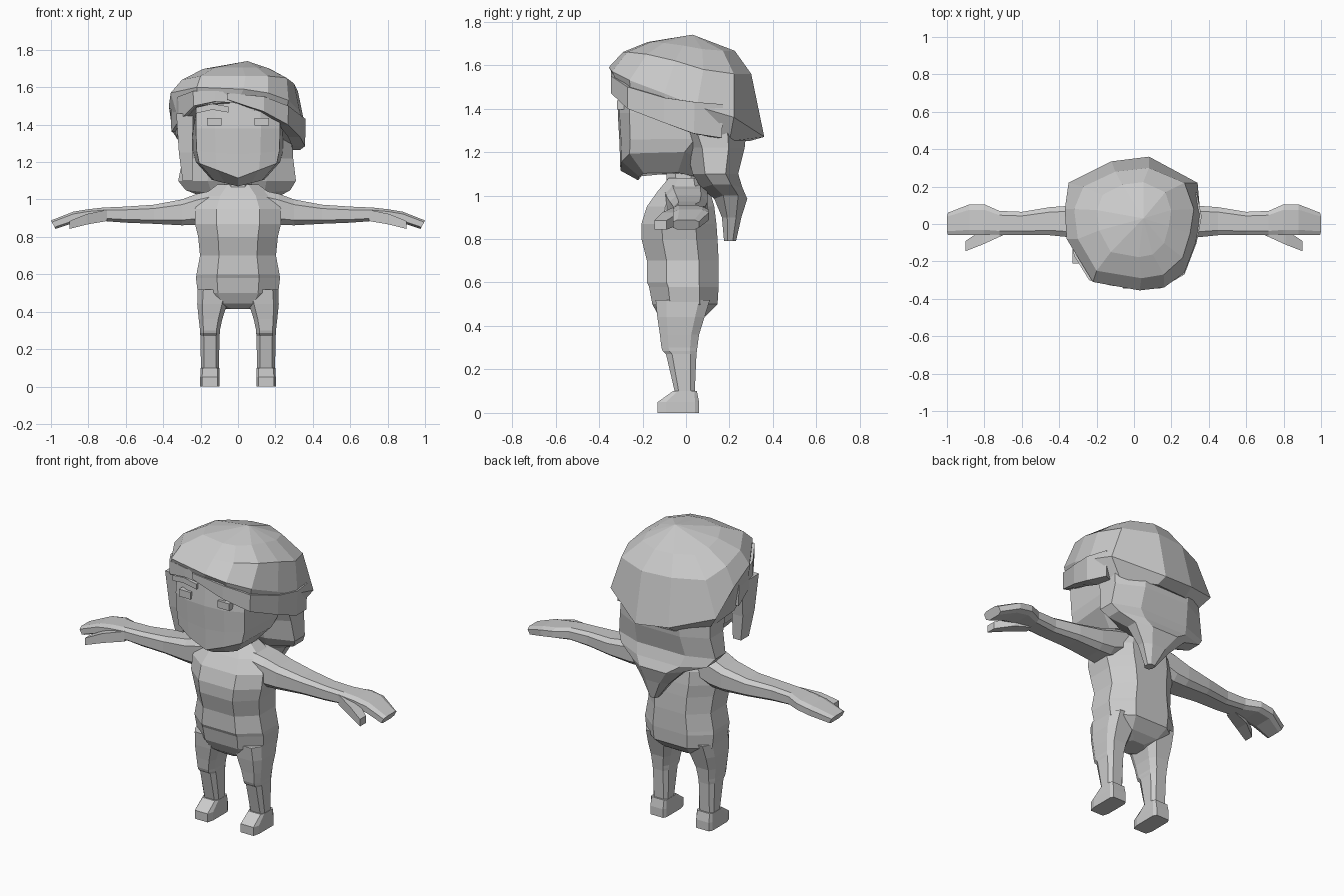
import bpy
import bmesh

grey = bpy.data.materials.new("plain grey")
grey.diffuse_color = (0.6, 0.6, 0.6, 1)


def loft(name, rings, tip=None, mirror=False):
    """Skin equal rings of points, capped at the start and closed by a cap or a tip."""
    bm = bmesh.new()
    rows = [[bm.verts.new(p) for p in r] for r in rings]
    n = len(rows[0])
    for a, b in zip(rows, rows[1:]):
        for i in range(n):
            j = (i + 1) % n
            bm.faces.new((a[i], a[j], b[j], b[i]))
    bm.faces.new(rows[0][::-1])
    if tip:
        t = bm.verts.new(tip)
        for i in range(n):
            bm.faces.new((rows[-1][i], rows[-1][(i + 1) % n], t))
    else:
        bm.faces.new(rows[-1])
    if mirror:
        geo = bmesh.ops.duplicate(bm, geom=bm.verts[:] + bm.edges[:] + bm.faces[:])["geom"]
        for v in geo:
            if isinstance(v, bmesh.types.BMVert):
                v.co.x = -v.co.x
    bmesh.ops.recalc_face_normals(bm, faces=bm.faces)
    me = bpy.data.meshes.new(name)
    bm.to_mesh(me)
    bm.free()
    me.materials.append(grey)
    ob = bpy.data.objects.new(name, me)
    bpy.context.collection.objects.link(ob)
    return ob


OCT = [(-.5, -1), (.5, -1), (1, -.45), (1, .45), (.5, 1), (-.5, 1), (-1, .45), (-1, -.45)]
FULL = [(-.65, -1), (.65, -1), (1, -.6), (1, .6), (.65, 1), (-.65, 1), (-1, .6), (-1, -.6)]
FACE = [(0, -1), (.5, -.97), (.92, -.8), (1, .4), (.5, 1), (-.5, 1), (-1, .4), (-.92, -.8), (-.5, -.97)]
FOOT = [(-.8, -1), (.8, -1), (1, -.6), (1, .8), (.8, 1), (-.8, 1), (-1, .8), (-1, -.6)]
BOX = [(-1, -1), (1, -1), (1, 1), (-1, 1)]


def flat(z, hx, yf, yb, cx=0, lift=0, shape=OCT):
    """Level ring between front yf and back yb; lift raises its sides."""
    return [(cx + hx * u, (yf + yb) / 2 + (yb - yf) / 2 * v, z + lift * abs(u)) for u, v in shape]


def upright(x, yf, yb, zb, zt, slant=0, shape=FULL):
    """Ring standing across the x axis; slant pulls its bottom inward."""
    return [(x + slant * v, (yf + yb) / 2 + (yb - yf) / 2 * u, (zb + zt) / 2 + (zt - zb) / 2 * v)
            for u, v in shape]


# Torso and neck
loft("torso", [flat(*r) for r in (
    (.415, .07, -.09, .04), (.445, .17, -.125, .09), (.50, .215, -.155, .145),
    (.58, .225, -.17, .15), (.60, .222, -.18, .15), (.70, .203, -.18, .15),
    (.80, .213, -.205, .145), (.87, .23, -.205, .14), (.95, .23, -.18, .13),
    (1.02, .19, -.13, .11), (1.08, .11, -.08, .08))])
loft("neck", [flat(1.0, .08, -.09, .07), flat(1.16, .07, -.09, .06)])

# Legs, knees and feet
loft("legs", [flat(*r, shape=FULL) for r in (
    (.52, .088, -.14, .11, .128), (.44, .080, -.132, .085, .138),
    (.36, .063, -.12, .06, .147), (.30, .053, -.113, .052, .15), (.285, .053, -.108, .05, .15),
    (.27, .051, -.092, .048, .15), (.09, .048, -.05, .04, .15))], mirror=True)
loft("feet", [flat(*r, cx=.15, shape=FOOT) for r in (
    (0, .052, -.13, .06), (.05, .052, -.13, .06), (.10, .05, -.06, .05))], mirror=True)

# Arms, hands and thumbs
loft("arms", [upright(*r) for r in (
    (.10, -.10, .10, .91, 1.055), (.22, -.09, .10, .865, 1.03), (.30, -.075, .10, .862, 1.0),
    (.45, -.06, .09, .87, .972), (.60, -.06, .065, .876, .962), (.72, -.06, .07, .885, .957),
    (.80, -.06, .105, .888, .948), (.88, -.06, .105, .875, .935), (.988, -.06, .06, .843, .888, .012))],
    mirror=True)
loft("thumbs", [upright(*r, shape=BOX) for r in (
    (.70, -.06, 0, .885, .945), (.81, -.11, -.03, .866, .922), (.90, -.145, -.09, .843, .885))],
    mirror=True)

# Head with a flat face and a pointed, raised jaw line
loft("head", [flat(*r, shape=FACE) for r in (
    (1.07, .14, -.22, .04, 0, .035), (1.115, .225, -.302, .12, 0, .085),
    (1.24, .24, -.306, .19, 0, .02), (1.38, .245, -.314, .22), (1.54, .24, -.30, .22))])

# Eyes and brows as thin plates on the face
loft("eyes", [flat(z, .038, -.318, -.25, .127, shape=BOX) for z in (1.395, 1.437)], mirror=True)
for s, (x0, x1) in (("left", (-.225, -.05)), ("right", (.05, .15))):
    loft(s + "_brow", [[(x, y, z + d) for y, d in ((f, 0), (-.22, 0), (-.22, .032), (f, .032))]
                       for x, z, f in ((x0, 1.46, -.29), ((x0 + x1) / 2, 1.48, -.315), (x1, 1.465, -.318))])

# Hair crown: rim, widest line, upper line, then a faceted top
rim = [(0, -.32, 1.53), (.15, -.31, 1.50), (.25, -.25, 1.43), (.30, -.10, 1.36),
       (.33, .05, 1.29), (.26, .20, 1.25), (.08, .29, 1.25), (-.12, .28, 1.25),
       (-.28, .18, 1.27), (-.33, .02, 1.33), (-.31, -.14, 1.40), (-.22, -.29, 1.50)]
wide = [(.03, -.355, 1.59), (.16, -.34, 1.57), (.27, -.26, 1.53), (.33, -.10, 1.47),
        (.355, .05, 1.41), (.34, .22, 1.36), (.08, .36, 1.27), (-.12, .335, 1.29),
        (-.35, .22, 1.36), (-.37, .08, 1.50), (-.36, -.08, 1.57), (-.22, -.31, 1.60)]
upper = [(.04, -.29, 1.66), (.16, -.27, 1.66), (.26, -.18, 1.65), (.30, -.05, 1.62),
         (.32, .08, 1.58), (.27, .22, 1.56), (.08, .30, 1.56), (-.10, .28, 1.56),
         (-.27, .20, 1.56), (-.32, .08, 1.61), (-.30, -.08, 1.64), (-.20, -.25, 1.66)]
top = [(x * .62, .02 + y * .68, z * .4 + 1.042) for x, y, z in upper]
loft("hair_crown", [rim, wide, upper, top], tip=(.05, .03, 1.74))


# Swept fringe: thick ribbons given by outer x, y, top z and bottom z
def ribbon(name, path):
    loft(name, [[(x, y, t), (x * .99, y * .99 - .003, b), (x * .8, y * .8, b), (x * .8, y * .8, t)]
                for x, y, t, b in path])


ribbon("fringe_right", [(-.06, -.345, 1.57, 1.535), (.14, -.345, 1.55, 1.47), (.27, -.27, 1.50, 1.40),
                        (.335, -.10, 1.45, 1.335), (.362, .04, 1.43, 1.285), (.335, .17, 1.42, 1.265)])
ribbon("fringe_left", [(.03, -.335, 1.57, 1.51), (-.12, -.33, 1.58, 1.525), (-.24, -.30, 1.58, 1.50),
                       (-.32, -.17, 1.55, 1.42), (-.36, .02, 1.50, 1.36)])

# Hanging side lock
loft("side_lock", [flat(*r, shape=BOX) for r in (
    (1.10, .026, -.165, -.09, -.27), (1.25, .036, -.19, -.08, -.28), (1.46, .045, -.21, -.05, -.285))])

# Back hair narrowing to a point
loft("back_hair", [flat(*r) for r in (
    (1.32, .29, -.05, .28), (1.22, .295, 0, .27), (1.10, .315, .03, .24, -.005),
    (1.02, .28, .07, .26, 0, .03), (.97, .17, .13, .282, .02, .03),
    (.90, .09, .165, .255, .04), (.79, .025, .175, .23, .06))])
